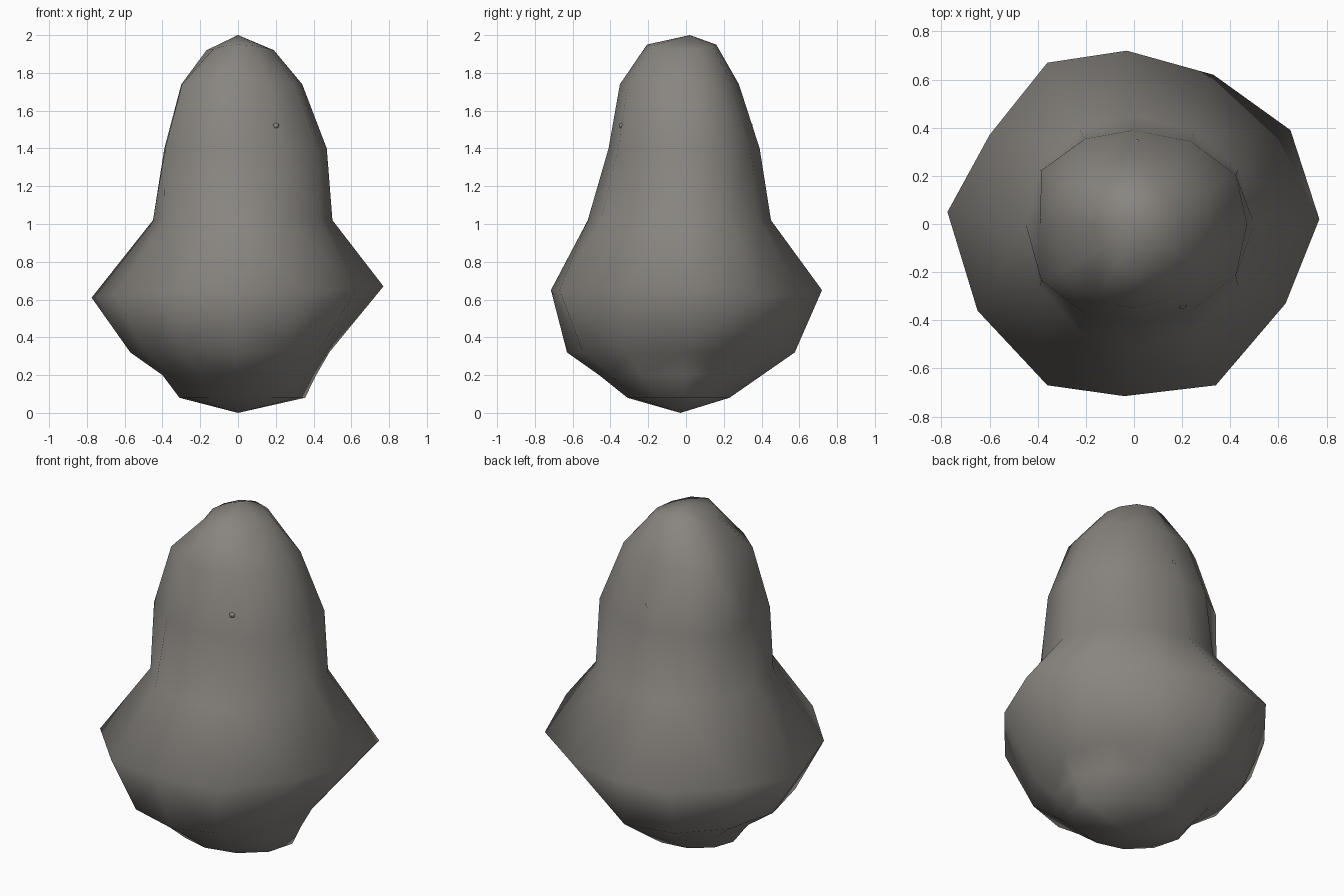
import bpy, bmesh, math
from mathutils import Vector

cube = bpy.data.objects.get("Cube")
if cube:
    bpy.data.objects.remove(cube, do_unlink=True)

stone = bpy.data.materials.new("warm_grey")
stone.use_nodes = True
colour = (0.25, 0.235, 0.215, 1)
stone.diffuse_color = colour
stone.node_tree.nodes["Principled BSDF"].inputs["Base Color"].default_value = colour

SIDES = 12
# Rings: height, left, right, front and back reach
LOWER_RINGS = [
    (0.08, 0.31, 0.36, 0.31, 0.24),
    (0.20, 0.40, 0.42, 0.46, 0.42),
    (0.32, 0.57, 0.49, 0.63, 0.60),
]
UPPER_RINGS = [
    (1.02, 0.45, 0.50, 0.52, 0.45),
    (1.40, 0.39, 0.47, 0.41, 0.39),
    (1.74, 0.30, 0.34, 0.35, 0.28),
    (1.935, 0.17, 0.19, 0.21, 0.16),
]
# Uneven widest outline of the belly, anticlockwise from the right
BELLY = [
    (0.77, 0.02, 0.67), (0.65, 0.39, 0.62), (0.33, 0.62, 0.63),
    (-0.03, 0.72, 0.65), (-0.36, 0.67, 0.64), (-0.60, 0.37, 0.62),
    (-0.775, 0.05, 0.61), (-0.65, -0.36, 0.63), (-0.36, -0.67, 0.64),
    (-0.04, -0.715, 0.65), (0.34, -0.67, 0.65), (0.63, -0.33, 0.66),
]


def lobe(angle, degrees):
    """Smooth weight, one at the given direction and fading to the sides."""
    return max(0, math.cos(angle - math.radians(degrees))) ** 6


def ring_point(ring, angle):
    """Point on an uneven oval ring."""
    z, left, right, front, back = ring
    c, s = math.cos(angle), math.sin(angle)
    scale = 1
    if z < 0.5:
        # Flattened underside on one back corner
        scale -= 0.2 * lobe(angle, 50)
    elif z > 1.9:
        # Crown is pinched on one front corner and raised front and back
        scale -= 0.15 * lobe(angle, 225)
        z -= 0.015 * math.cos(2 * angle)
    elif z > 1.2:
        # Neck is squarer on its left side
        scale += (0.25 if c < 0 else 0.07) * (math.sin(2 * angle) * c) ** 2
    x = c * (right if c > 0 else left) * scale
    y = s * (back if s > 0 else front) * scale
    return Vector((x, y, z))


def oval(ring):
    return [ring_point(ring, math.tau * i / SIDES) for i in range(SIDES)]


def finish(name, bm):
    bmesh.ops.recalc_face_normals(bm, faces=bm.faces)
    mesh = bpy.data.meshes.new(name)
    bm.to_mesh(mesh)
    bm.free()
    mesh.materials.append(stone)
    for face in mesh.polygons:
        face.use_smooth = True
    obj = bpy.data.objects.new(name, mesh)
    bpy.context.collection.objects.link(obj)
    return obj


# Bulbous body with a tall rounded neck
bm = bmesh.new()
outlines = [oval(r) for r in LOWER_RINGS] + [BELLY] + [oval(r) for r in UPPER_RINGS]
loops = [[bm.verts.new(p) for p in outline] for outline in outlines]
base = bm.verts.new((0, -0.03, 0))
tip = bm.verts.new((0, 0.02, 2))
for i in range(SIDES):
    j = (i + 1) % SIDES
    for low, high in zip(loops, loops[1:]):
        bm.faces.new((low[i], low[j], high[j], high[i]))
    bm.faces.new((base, loops[0][j], loops[0][i]))
    bm.faces.new((loops[-1][i], loops[-1][j], tip))
bmesh.ops.triangulate(bm, faces=[f for f in bm.faces if len(f.verts) == 4])
finish("body", bm)


# Tiny bumps on the front and back of the neck
def bump(name, location):
    bm = bmesh.new()
    bmesh.ops.create_icosphere(bm, subdivisions=1, radius=0.02)
    finish(name, bm).location = location


bump("front_bump", (0.20, -0.335, 1.52))
bump("back_bump", (0.01, 0.335, 1.52))
